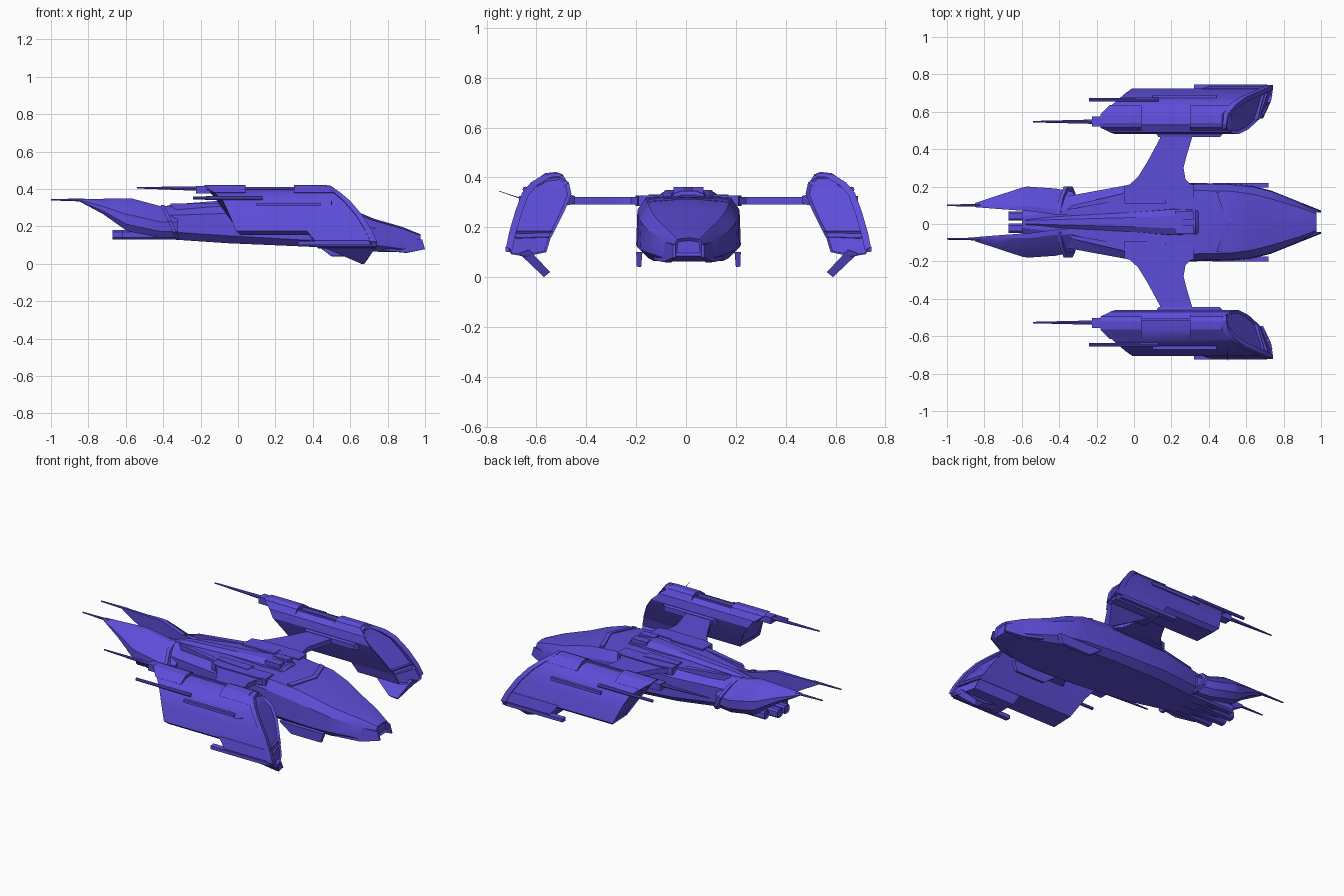
import bpy, bmesh, math
from mathutils import Vector

CY = 0.01  # mirror plane of the ship
mat = bpy.data.materials.new("violet_hull")
mat.diffuse_color = (0.11, 0.075, 0.69, 1)


def finish(name, bm, mirror=True):
    """Turn a bmesh (in ship coordinates) into an object, mirrored across the ship."""
    bmesh.ops.recalc_face_normals(bm, faces=bm.faces)
    bmesh.ops.translate(bm, verts=bm.verts, vec=(0, -CY, 0))
    me = bpy.data.meshes.new(name)
    bm.to_mesh(me)
    bm.free()
    ob = bpy.data.objects.new(name, me)
    bpy.context.collection.objects.link(ob)
    ob.location.y = CY
    me.materials.append(mat)
    bpy.ops.object.select_all(action='DESELECT')
    ob.select_set(True)
    bpy.context.view_layer.objects.active = ob
    bpy.ops.object.shade_smooth_by_angle(angle=math.radians(28))
    if mirror:
        m = ob.modifiers.new("Mirror", 'MIRROR')
        m.use_axis = (False, True, False)
        m.use_mirror_merge = False
    return ob


def loft(name, loops, mirror=True, inset=0.0):
    """Skin closed loops and cap the ends, optionally with a recessed rim."""
    bm = bmesh.new()
    rings = [[bm.verts.new(p) for p in lp] for lp in loops]
    n = len(rings[0])
    for a, b in zip(rings, rings[1:]):
        for i in range(n):
            j = (i + 1) % n
            bm.faces.new((a[i], a[j], b[j], b[i]))
    caps = [bm.faces.new(rings[0]), bm.faces.new(rings[-1])]
    bmesh.ops.recalc_face_normals(bm, faces=bm.faces)
    if inset:
        bmesh.ops.inset_individual(bm, faces=caps, thickness=inset, depth=-inset * 0.8)
    return finish(name, bm, mirror)


def beam(name, prof, inset=0.0):
    """Section of (y, z, rear x, front x) points stretched along x."""
    return loft(name, [[(r, y, z) for y, z, r, f in prof],
                       [(f, y, z) for y, z, r, f in prof]], True, inset)


def box(name, x0, x1, y0, y1, z0, z1):
    return beam(name, [(y0, z0, x0, x1), (y1, z0, x0, x1), (y1, z1, x0, x1), (y0, z1, x0, x1)])


def prism(name, outline, z0, z1):
    return loft(name, [[(x, y, z) for x, y in outline] for z in (z0, z1)])


def rod(name, p0, p1, r0, r1, mirror=True):
    p0, p1 = Vector(p0), Vector(p1)
    q = (p1 - p0).to_track_quat('Z', 'Y')
    ring = lambda p, r: [p + q @ Vector((r * math.cos(k * math.pi / 4), r * math.sin(k * math.pi / 4), 0))
                         for k in range(8)]
    return loft(name, [ring(p0, r0), ring(p1, r1)], mirror)


# main hull: x, top z, then half section (y, z) for shoulder, side, lower side, bottom
stations = [
    (-.60, .25, .03, .25, .06, .22, .06, .16, .04, .14),
    (-.35, .30, .06, .30, .14, .26, .14, .17, .10, .13),
    (-.05, .325, .14, .32, .195, .27, .195, .15, .15, .11),
    (.30, .33, .17, .32, .205, .27, .21, .13, .17, .095),
    (.52, .315, .165, .30, .20, .24, .205, .12, .17, .085),
    (.63, .282, .15, .268, .19, .22, .195, .11, .16, .075),
    (.73, .24, .125, .23, .165, .19, .17, .10, .14, .065),
    (.88, .197, .08, .188, .105, .15, .11, .08, .085, .062),
    (.975, .158, .045, .152, .055, .135, .058, .09, .05, .085)]
loops = []
for x, zt, *p in stations:
    half = list(zip(p[::2], p[1::2]))
    loops.append([(x, CY, zt)] + [(x, CY + y, z) for y, z in half]
                 + [(x, CY - y, z) for y, z in reversed(half)])
loft("main_hull", loops, False, 0.012)

# dorsal spine: x, half width, base z, top z
spine = [(-.58, .02, .22, .262), (-.35, .035, .28, .318), (0, .055, .30, .345),
         (.2, .072, .30, .362), (.33, .068, .31, .345), (.345, .06, .31, .33)]
loft("dorsal_spine", [[(x, CY + s * w, z) for s, z in
     ((-1, b), (-.95, b + .6 * (t - b)), (-.45, t), (.45, t), (.95, b + .6 * (t - b)), (1, b))]
     for x, w, b, t in spine], False)
box("spine_vent", .22, .32, .025, .07, .33, .362)

# raised deck plates and forward collar
prism("deck_plate_rear", [(-.05, .11), (.17, .11), (.17, .17), (-.05, .155)], .315, .331)
prism("deck_plate_side", [(-.36, .075), (-.05, .13), (-.05, .165), (-.33, .10)], .285, .322)
loft("forward_collar", [[(.53, CY, .30), (.53, CY, .318), (.50, CY, .322), (.50, CY, .30)],
                        [(.47, .17, .295), (.47, .17, .312), (.44, .17, .318), (.44, .17, .295)]])

# nose prongs and keel blades
loft("nose_prong", [[(.78, .10, .07), (.78, .15, .07), (.78, .14, .17), (.78, .10, .17)],
                    [(.90, .08, .058), (.90, .112, .06), (.90, .105, .14), (.90, .08, .14)],
                    [(1.0, .062, .078), (1.0, .072, .078), (.985, .072, .13), (.985, .062, .13)]])
beam("keel_blade", [(.195, .10, .42, .72), (.22, .10, .42, .72), (.218, .042, .50, .70), (.2, .04, .50, .70)])

# tail booms: x, inner y, outer y, bottom z, top z
boom = [(-.32, .05, .17, .14, .305), (-.42, .05, .19, .14, .31), (-.57, .07, .2, .17, .35),
        (-.60, .071, .194, .18, .35), (-.72, .08, .155, .265, .348), (-.85, .09, .112, .335, .347)]
sec = [(0, 1), (.2, 1), (.6, .8), (1, .5), (1, .2), (.8, 0), (0, 0)]
loft("tail_boom", [[(x, a + u * (b - a), c + v * (d - c)) for u, v in sec] for x, a, b, c, d in boom])
rod("tail_spike", (-.82, .10, .341), (-1.0, .10, .343), .008, .004)
loft("boom_collar", [[(x0 - .45 * (z - .14), y, z) for y, z in
     ((.06, .135), (.165, .135), (.2, .17), (.2, .23), (.14, .285), (.06, .315))]
     for x0 in (-.335, -.315)])

# engine tubes
for nm, x0, y0, y1 in (("inner", -.67, .018, .068), ("outer", -.62, .08, .125)):
    beam("engine_tube_" + nm, [(y0, .14, x0, -.28), (y0 + .01, .13, x0, -.28), (y1 - .01, .13, x0, -.28),
         (y1, .14, x0, -.28), (y1, .17, x0, -.28), (y1 - .01, .18, x0, -.28),
         (y0 + .01, .18, x0, -.28), (y0, .17, x0, -.28)], .007)

# wing pylons
prism("wing_pylon", [(-.05, .17), (-.03, .205), (.02, .25), (.07, .33), (.14, .46), (.14, .50), (.31, .50),
                     (.31, .46), (.28, .36), (.265, .30), (.275, .24), (.31, .205), (.31, .17)], .292, .322)
prism("pylon_root", [(-.05, .13), (-.05, .205), (.02, .222), (.26, .222), (.32, .21), (.32, .13)], .285, .328)
beam("pylon_socket", [(.465, .295, .13, .46), (.465, .325, .13, .46), (.50, .335, .11, .49), (.51, .285, .11, .49)])

# nacelle shells
beam("nacelle_body", [
    (.49, .38, -.13, .51), (.525, .40, -.17, .49), (.585, .397, -.17, .50), (.635, .375, -.12, .54),
    (.67, .335, -.08, .59), (.70, .26, -.045, .655), (.725, .175, -.01, .71), (.70, .155, .01, .715),
    (.56, .16, .01, .67), (.505, .27, -.05, .61), (.48, .335, -.1, .56)], .014)
beam("nacelle_lower_lip", [
    (.725, .185, .36, .705), (.738, .125, .41, .735), (.722, .092, .43, .742), (.665, .082, .43, .735),
    (.58, .10, .41, .69), (.555, .185, .36, .66)], .01)
for nm, r, f, dr, df in (("rear", -.18, .04, .05, 0), ("front", .30, .47, 0, .05)):
    beam("nacelle_top_cap_" + nm, [
        (.492, .375, r + dr, f + df), (.515, .412, r, f), (.54, .422, r, f), (.585, .417, r, f),
        (.635, .382, r + dr, f + df), (.60, .36, r + dr, f + df), (.52, .36, r + dr, f + df)])
box("nacelle_top_rail", .04, .30, .525, .535, .39, .41)
box("nacelle_tail_block", -.225, -.12, .522, .575, .375, .415)

# nacelle rim strip that follows the front edge
rim = [(.535, .418, .49), (.59, .412, .50), (.642, .38, .545), (.678, .338, .595),
       (.706, .262, .66), (.731, .175, .714), (.742, .12, .738)]
loft("nacelle_front_rim", [[(x - .03, y, z), (x + .004, y, z), (x + .004, y - .025, z - .012),
                            (x - .03, y - .025, z - .012)] for y, z, x in rim])

# nacelle guns, side strip, rail and lower fin
rod("gun_spike", (-.20, .547, .402), (-.54, .547, .407), .012, .004)
rod("side_barrel", (.13, .665, .352), (-.24, .665, .352), .011, .009)
box("side_strip", .10, .44, .66, .69, .308, .326)
beam("outer_rail", [(.715, .10, .32, .72), (.715, .125, .32, .72), (.745, .122, .32, .70), (.745, .102, .32, .71)])
beam("lower_fin", [(.69, .095, .44, .74), (.65, .11, .44, .73), (.565, .02, .63, .69), (.59, 0, .66, .675)])
rod("aerial", (.5, -.67, .318), (.5, -.75, .345), .002, .001, False)
